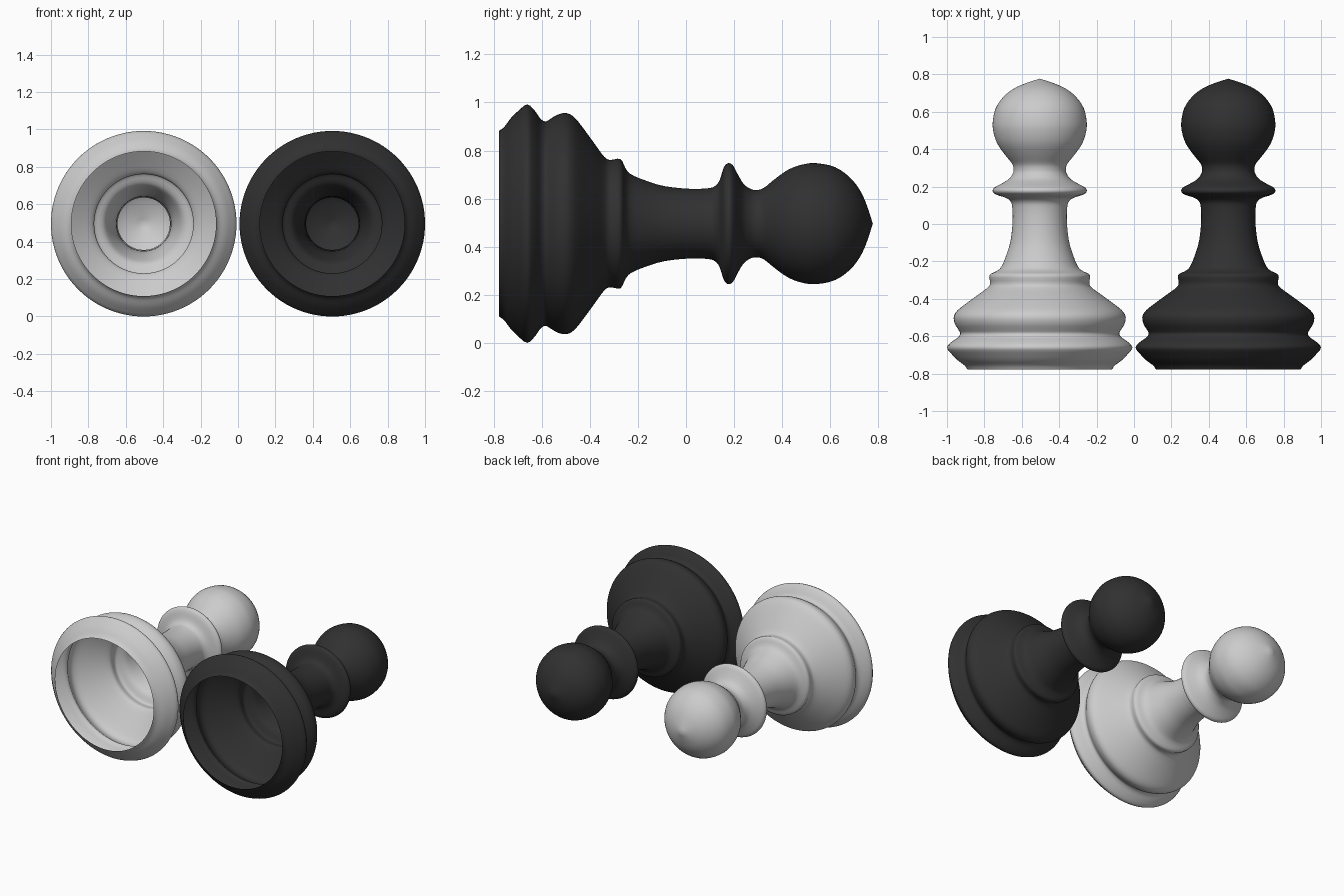
import bpy, bmesh, math
from mathutils import Vector

if "Cube" in bpy.data.objects:
    bpy.data.objects.remove(bpy.data.objects["Cube"])

# Pawn outline: (distance along the axis, radius), from open base to head tip
PROFILE = [
    (-0.777, 0.387), (-0.756, 0.402), (-0.73, 0.437), (-0.70, 0.467),
    (-0.66, 0.496), (-0.627, 0.467), (-0.606, 0.437), (-0.585, 0.425),
    (-0.565, 0.435), (-0.535, 0.453), (-0.50, 0.46), (-0.469, 0.446),
    (-0.435, 0.407), (-0.38, 0.332), (-0.34, 0.278), (-0.315, 0.265),
    (-0.273, 0.269), (-0.252, 0.231), (-0.23, 0.206), (-0.173, 0.181),
    (-0.09, 0.156), (0.015, 0.145), (0.09, 0.147), (0.12, 0.156),
    (0.14, 0.181), (0.156, 0.231), (0.173, 0.251), (0.194, 0.244),
    (0.215, 0.206), (0.24, 0.165), (0.27, 0.144), (0.294, 0.140),
    (0.323, 0.148), (0.369, 0.185), (0.43, 0.227), (0.494, 0.248),
    (0.548, 0.251), (0.62, 0.235), (0.68, 0.194), (0.723, 0.14),
    (0.752, 0.077), (0.777, 0.0)]
AXIS_X, AXIS_Z = 0.504, 0.496
SEGMENTS, SUBSTEPS = 96, 3


def smooth_outline(points):
    """Catmull-Rom curve through the outline points."""
    p = [Vector(q) for q in points]
    p = [2 * p[0] - p[1]] + p + [2 * p[-1] - p[-2]]
    out = []
    for a, b, c, d in zip(p, p[1:], p[2:], p[3:]):
        for i in range(SUBSTEPS):
            t = i / SUBSTEPS
            out.append(0.5 * (2 * b + (c - a) * t + (2 * a - 5 * b + 4 * c - d) * t**2
                              + (3 * b - a - 3 * c + d) * t**3))
    return out + [p[-2]]


def pawn(name, x, material=None):
    """Hollow turned shell lying along y, open at the base."""
    bm = bmesh.new()
    verts = [bm.verts.new((r, y, 0)) for y, r in smooth_outline(PROFILE)]
    edges = [bm.edges.new(pair) for pair in zip(verts, verts[1:])]
    bmesh.ops.spin(bm, geom=verts + edges, cent=(0, 0, 0), axis=(0, 1, 0),
                   angle=math.tau, steps=SEGMENTS)
    bmesh.ops.remove_doubles(bm, verts=bm.verts, dist=1e-5)
    bmesh.ops.recalc_face_normals(bm, faces=bm.faces)
    # Normals face away from the axis
    bm.faces.ensure_lookup_table()
    f = max(bm.faces, key=lambda g: g.calc_center_median().x)
    if f.normal.x < 0:
        bmesh.ops.reverse_faces(bm, faces=bm.faces)
    mesh = bpy.data.meshes.new(name)
    bm.to_mesh(mesh)
    bm.free()
    mesh.shade_smooth()
    ob = bpy.data.objects.new(name, mesh)
    ob.location = (x, 0, AXIS_Z)
    if material:
        mesh.materials.append(material)
    bpy.context.collection.objects.link(ob)
    return ob


# Dark finish for one of the pair
black = bpy.data.materials.new("black")
black.diffuse_color = (0.03, 0.03, 0.03, 1)
black.use_nodes = True
black.node_tree.nodes["Principled BSDF"].inputs["Base Color"].default_value = black.diffuse_color

pawn("light_pawn", -AXIS_X)
pawn("dark_pawn", AXIS_X, black)
